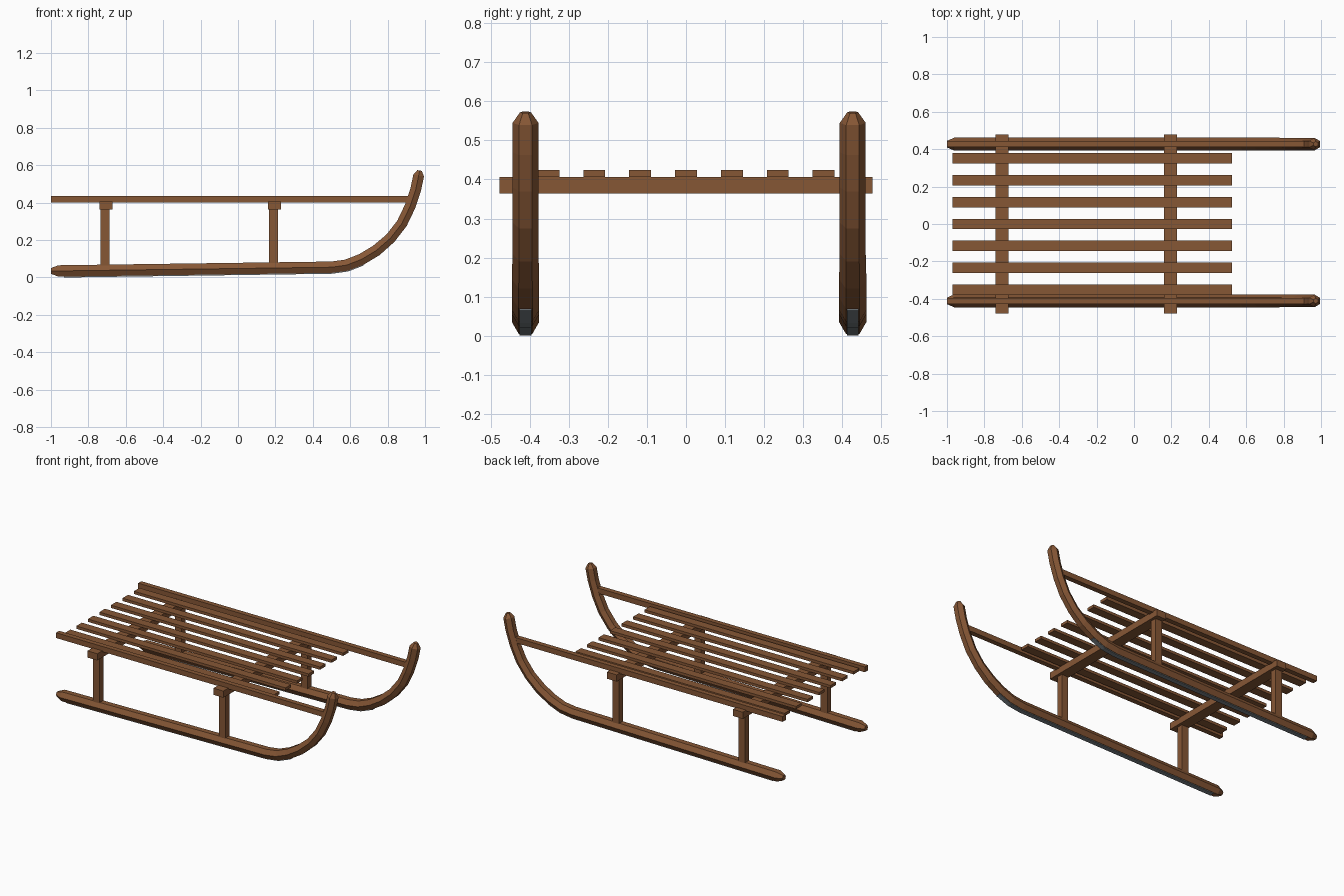
import bpy, bmesh, math
from mathutils import Vector

if "Cube" in bpy.data.objects:
    bpy.data.objects.remove(bpy.data.objects["Cube"])


def material(name, color):
    m = bpy.data.materials.new(name)
    m.use_nodes = True
    m.diffuse_color = color
    m.node_tree.nodes["Principled BSDF"].inputs["Base Color"].default_value = color
    return m


WOOD = material("brown wood", (0.24, 0.095, 0.036, 1))
METAL = material("grey metal", (0.2, 0.23, 0.25, 1))


def finish(bm, name, mat):
    bmesh.ops.recalc_face_normals(bm, faces=bm.faces)
    mesh = bpy.data.meshes.new(name)
    bm.to_mesh(mesh)
    bm.free()
    mesh.materials.append(mat)
    obj = bpy.data.objects.new(name, mesh)
    bpy.context.collection.objects.link(obj)


def box(name, x, y, z, mat=WOOD):
    """Box given by its (low, high) range on each axis."""
    bm = bmesh.new()
    bmesh.ops.create_cube(bm, size=1)
    for v in bm.verts:
        v.co = [(lo + hi) / 2 + c * (hi - lo) for c, (lo, hi) in zip(v.co, (x, y, z))]
    finish(bm, name, mat)


def sweep(name, path, section, scales, y, mat):
    """Sweep a (side, up) section along an x-z path, scaled at each point."""
    bm = bmesh.new()
    pts = [Vector((x, 0, z)) for x, z in path]
    rings = []
    for i, p in enumerate(pts):
        a, b = pts[max(i - 1, 0)], pts[min(i + 1, len(pts) - 1)]
        t = (b - a).normalized()
        up = Vector((-t.z, 0, t.x))
        rings.append([bm.verts.new(p + up * v * scales[i] + Vector((0, y + u * scales[i], 0)))
                      for u, v in section])
    n = len(section)
    for r, s in zip(rings, rings[1:]):
        for k in range(n):
            bm.faces.new((r[k], r[(k + 1) % n], s[(k + 1) % n], s[k]))
    bm.faces.new(rings[0])
    bm.faces.new(rings[-1])
    finish(bm, name, mat)


# Shared curve and hexagonal section of the runners
R = 0.035
HEXAGON = [(R * math.cos(math.radians(a)), R * math.sin(math.radians(a))) for a in range(0, 360, 60)]
BEND = [(0.5, 0.055), (0.58, 0.066), (0.66, 0.097), (0.74, 0.145), (0.815, 0.21),
        (0.877, 0.29), (0.92, 0.38), (0.95, 0.47)]
RUNNER = [(-1, 0.035), (-0.96, 0.035)] + BEND + [(0.966, 0.545), (0.971, 0.572)]
SCALES = [0.5, 1] + [1] * 4 + [0.95] * 5 + [0.4]
# Thin strip straddling the underside
STRIP = [(-0.93, 0.035)] + BEND[:3]
STRIP_SECTION = [(-0.015, -0.035), (0.015, -0.035), (0.015, -0.027), (-0.015, -0.027)]
POSTS = {"rear": -0.705, "front": 0.195}

for side, y in (("right", -0.411), ("left", 0.427)):
    sweep(side + "_runner", RUNNER, HEXAGON, SCALES, y, WOOD)
    sweep(side + "_metal_strip", STRIP, STRIP_SECTION, [1] * len(STRIP), y, METAL)
    # Side rail reaching the curved runner
    box(side + "_rail", (-1, 0.925), (y - 0.016, y + 0.016), (0.401, 0.435))
    for end, x in POSTS.items():
        x -= 0.006
        box(f"{side}_{end}_post", (x - 0.024, x + 0.024), (y - 0.02, y + 0.02), (0.045, 0.37))

# Crossbars under the seat
for end, x in POSTS.items():
    box(end + "_crossbar", (x - 0.035, x + 0.035), (-0.478, 0.478), (0.364, 0.407))

# Seat slats
for i in range(7):
    y = (i - 3) * 0.1175
    box(f"seat_slat_{i + 1}", (-0.97, 0.523), (y - 0.028, y + 0.028), (0.406, 0.424))
